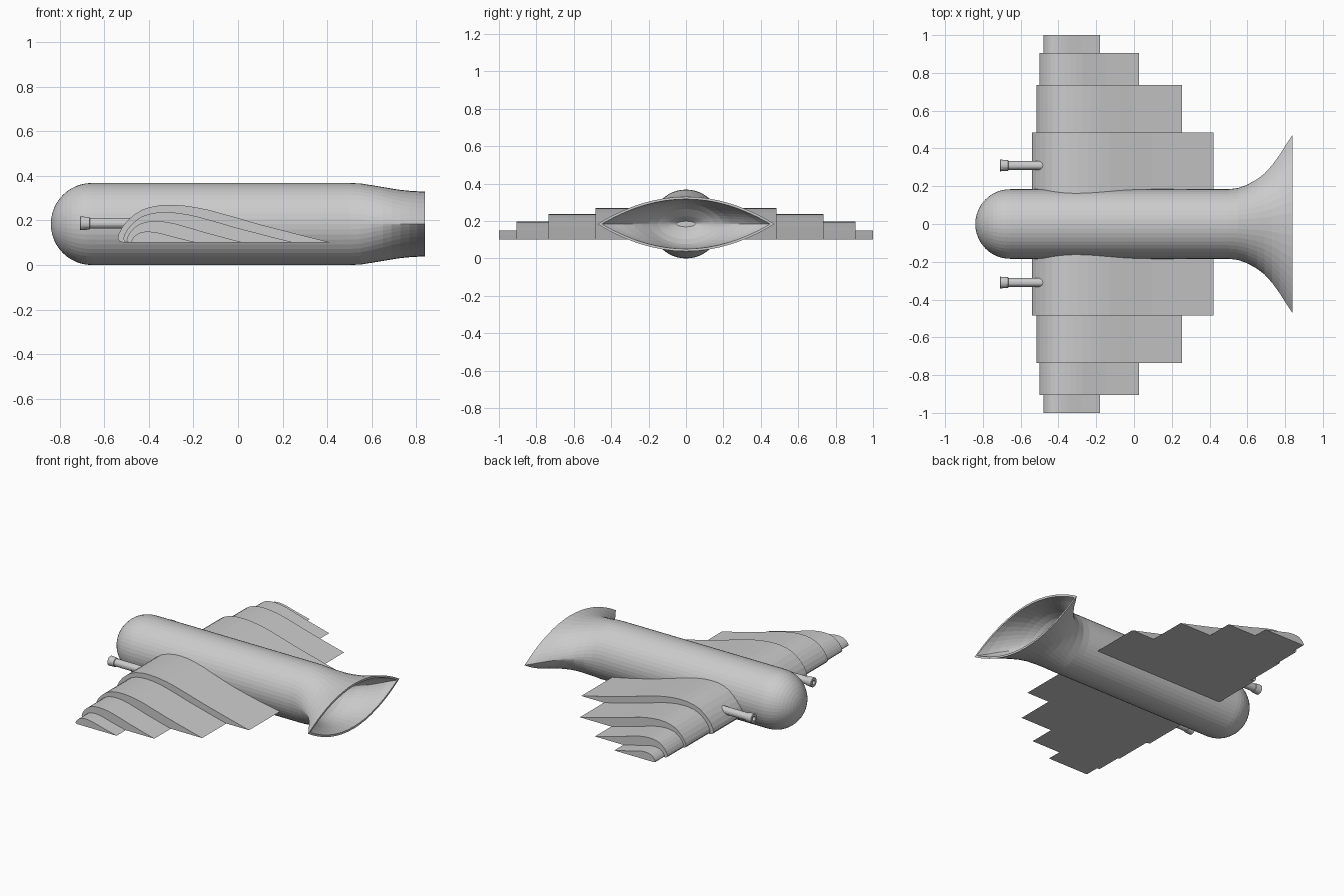
import bpy, bmesh, math

if "Cube" in bpy.data.objects:
    bpy.data.objects.remove(bpy.data.objects["Cube"])

grey = bpy.data.materials.new("light grey")
grey.diffuse_color = (0.6, 0.6, 0.6, 1)
grey.use_nodes = True
grey.node_tree.nodes["Principled BSDF"].inputs["Base Color"].default_value = grey.diffuse_color

R, ZC, SIDES = 0.184, 0.184, 48


def finish(name, bm):
    bmesh.ops.recalc_face_normals(bm, faces=bm.faces)
    me = bpy.data.meshes.new(name)
    bm.to_mesh(me)
    bm.free()
    me.materials.append(grey)
    ob = bpy.data.objects.new(name, me)
    bpy.context.collection.objects.link(ob)
    return ob


def loft(name, sections, y0, zc, sides):
    """Skin closed rings along x; section = (x, half width, half height, pointedness)."""
    bm = bmesh.new()
    rings = []
    for x, w, h, p in sections:
        ring = []
        for i in range(sides):
            t = 2 * math.pi * i / sides
            s = math.sin(t)
            z = h * math.copysign(abs(s) ** p, s)
            ring.append(bm.verts.new((x, y0 + w * math.cos(t), zc + z)))
        rings.append(ring)
    for a, b in zip(rings, rings[1:]):
        for i in range(sides):
            j = (i + 1) % sides
            bm.faces.new((a[i], a[j], b[j], b[i]))
    bm.faces.new(rings[0])
    bm.faces.new(rings[-1])
    return finish(name, bm)


# Fuselage: round nose, straight tube, flared lens-shaped tail with a hollow
body = []
for i in range(13):
    a = math.radians(1 + 89 * i / 12)
    body.append((-0.84 + R * (1 - math.cos(a)), R * math.sin(a), R * math.sin(a), 1))
body += [(0.50, R, R, 1),
         (0.55, 0.190, 0.182, 1.03), (0.60, 0.208, 0.174, 1.15),
         (0.65, 0.236, 0.166, 1.32), (0.69, 0.266, 0.159, 1.5),
         (0.73, 0.310, 0.153, 1.68), (0.77, 0.365, 0.149, 1.83),
         (0.805, 0.420, 0.147, 1.94), (0.84, 0.473, 0.146, 2)]
body += [(0.84, 0.450, 0.133, 2),
         (0.805, 0.400, 0.132, 1.94), (0.77, 0.342, 0.131, 1.83),
         (0.73, 0.285, 0.129, 1.68), (0.69, 0.240, 0.122, 1.5),
         (0.65, 0.198, 0.108, 1.32), (0.61, 0.150, 0.08, 1.15),
         (0.57, 0.095, 0.04, 1.05), (0.54, 0.05, 0.015, 1)]
loft("fuselage", body, 0, ZC, SIDES)

# Wings: stepped slabs of one flat-bottomed airfoil
airfoil = [(0.03, 0), (0.008, 0.04), (0, 0.12), (0.006, 0.25), (0.022, 0.42),
           (0.045, 0.58), (0.075, 0.73), (0.11, 0.86), (0.15, 0.94), (0.20, 0.99),
           (0.25, 1.0), (0.31, 0.98), (0.37, 0.93), (0.43, 0.86), (0.50, 0.75),
           (0.57, 0.64), (0.66, 0.49), (0.77, 0.33), (0.88, 0.17), (1, 0)]
BOTTOM = 0.10
steps = [("inner", 0.10, 0.485, -0.54, 0.42, 0.27),
         ("middle", 0.485, 0.735, -0.515, 0.255, 0.237),
         ("outer", 0.735, 0.905, -0.50, 0.027, 0.197),
         ("tip", 0.905, 1.0, -0.478, -0.18, 0.15)]
for side, s in (("left", -1), ("right", 1)):
    for part, y0, y1, x0, x1, top in steps:
        bm = bmesh.new()
        f = bm.faces.new([bm.verts.new((x0 + u * (x1 - x0), s * y0,
                                        BOTTOM + v * (top - BOTTOM)))
                          for u, v in airfoil])
        ext = bmesh.ops.extrude_face_region(bm, geom=[f], use_keep_orig=True)
        moved = [g for g in ext["geom"] if isinstance(g, bmesh.types.BMVert)]
        bmesh.ops.translate(bm, verts=moved, vec=(0, s * (y1 - y0), 0))
        finish(f"{side}_wing_{part}", bm)

    # Gun: thin barrel with a thicker muzzle and shallow bore
    gun = [(-0.46, 0.024), (-0.665, 0.024), (-0.667, 0.028), (-0.708, 0.031),
           (-0.71, 0.029), (-0.71, 0.014), (-0.68, 0.012)]
    loft(f"{side}_gun", [(x, r, r, 1) for x, r in gun], s * 0.31, 0.187, 20)
